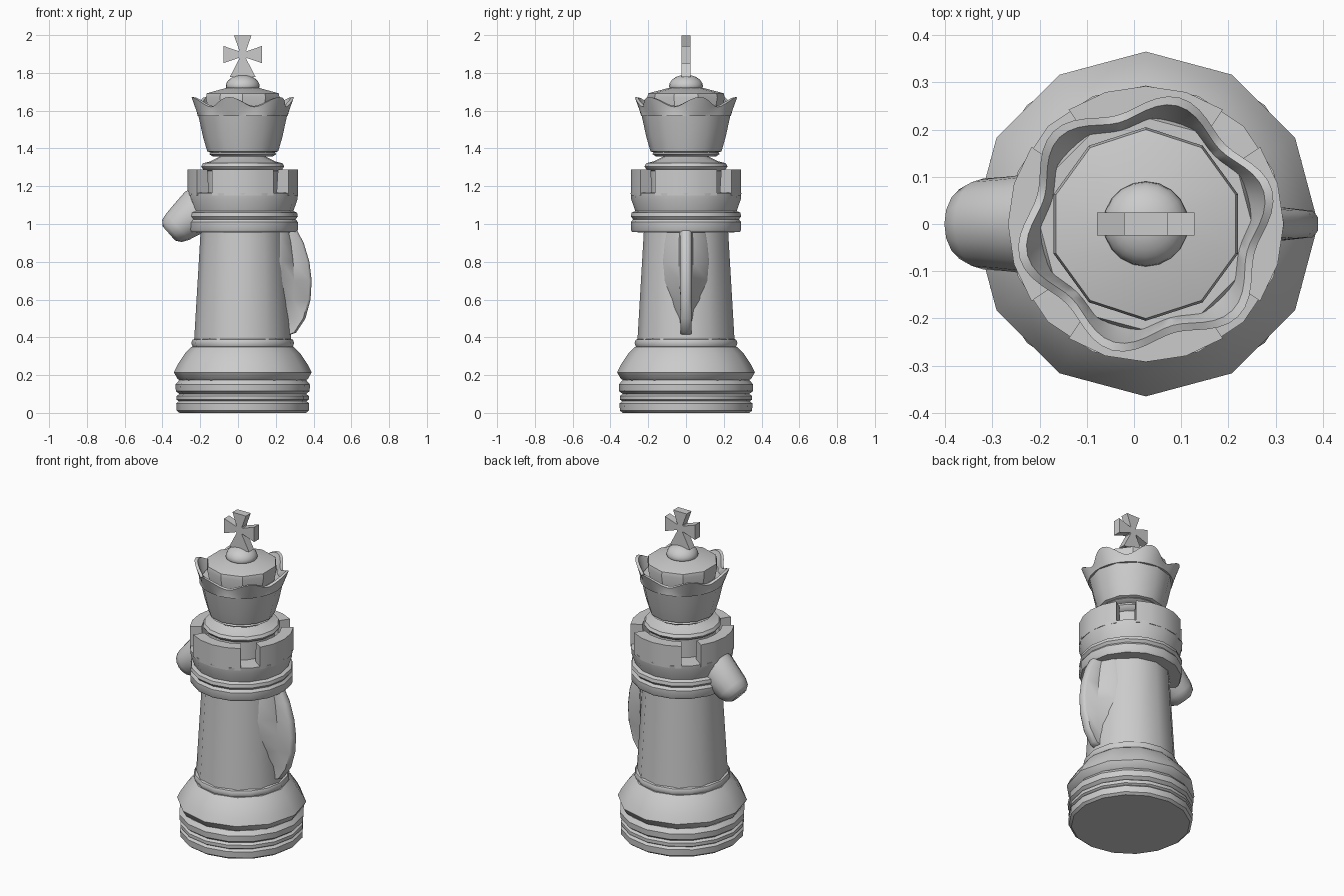
import bpy, bmesh
from math import sin, cos, pi, radians
from mathutils import Vector

if "Cube" in bpy.data.objects:
    bpy.data.objects.remove(bpy.data.objects["Cube"])

CX = 0.025  # axis of the turned body


def make(name, verts, faces, smooth=32):
    me = bpy.data.meshes.new(name)
    me.from_pydata([tuple(v) for v in verts], [], faces)
    bm = bmesh.new()
    bm.from_mesh(me)
    bmesh.ops.recalc_face_normals(bm, faces=bm.faces)
    bm.to_mesh(me)
    bm.free()
    ob = bpy.data.objects.new(name, me)
    bpy.context.collection.objects.link(ob)
    bpy.ops.object.select_all(action='DESELECT')
    ob.select_set(True)
    bpy.context.view_layer.objects.active = ob
    bpy.ops.object.shade_smooth_by_angle(angle=radians(smooth))
    return ob


def loft(name, rings, wrap=False, smooth=32):
    """Skin equal-sized closed rings; cap the ends unless they wrap round."""
    n, m = len(rings[0]), len(rings)
    verts = [p for r in rings for p in r]
    faces = []
    for i in range(m if wrap else m - 1):
        k = (i + 1) % m
        faces += [(i * n + j, i * n + (j + 1) % n, k * n + (j + 1) % n, k * n + j) for j in range(n)]
    if not wrap:
        faces += [tuple(range(n)), tuple(range((m - 1) * n, m * n))]
    return make(name, verts, faces, smooth)


def lathe(name, profile, n=12, smooth=32):
    """Turn an (r, z) profile round the body axis, first vertex at the back."""
    rings = [[(CX + r * cos(pi / 2 + 2 * pi * j / n), r * sin(pi / 2 + 2 * pi * j / n), z)
              for j in range(n)] for r, z in profile]
    return loft(name, rings, smooth=smooth)


# Base with stacked rings and sloping shoulder
lathe("base_rings", [(.335, 0), (.35, .012), (.352, .05), (.338, .062), (.35, .07), (.35, .09),
                     (.335, .1), (.354, .115), (.356, .15), (.335, .175), (.30, .18)], 16)
lathe("base_shoulder", [(.32, .165), (.345, .18), (.365, .215), (.345, .255), (.305, .315),
                        (.27, .35), (.2, .355)], 12)
lathe("foot_ring", [(.24, .345), (.265, .352), (.273, .37), (.265, .388), (.24, .395)], 16, 50)

# Tapered column and collars
lathe("column", [(.258, .37), (.222, .98)], 12)
lathe("lower_collar", [(.2, .955), (.285, .957), (.292, .97), (.292, 1.01), (.28, 1.025), (.2, 1.03)], 16)
lathe("upper_collar", [(.2, 1.02), (.28, 1.025), (.292, 1.04), (.288, 1.06), (.265, 1.07), (.2, 1.075)], 16)

# Turret bowl with four battlements, gaps on the diagonals
lathe("turret_bowl", [(.2, 1.06), (.268, 1.068), (.29, 1.13), (.293, 1.165), (.18, 1.17)], 16)
wall = [(.292, 1.15), (.292, 1.288), (.225, 1.288), (.215, 1.15)]
for q in range(4):
    angles = [radians(q * 90 - 34 + 68 * i / 4) for i in range(5)]
    loft("battlement", [[(CX + r * cos(a), r * sin(a), z) for r, z in wall] for a in angles])

# Neck between turret and crown
lathe("neck", [(.19, 1.15), (.19, 1.28), (.21, 1.29), (.22, 1.305), (.21, 1.322), (.17, 1.332),
               (.11, 1.362), (.11, 1.37)], 16)
lathe("crown_foot", [(.1, 1.355), (.16, 1.358), (.178, 1.37), (.165, 1.385)], 16)

# Crown bowl and wavy flared rim
lathe("crown_bowl", [(.17, 1.378), (.188, 1.385), (.21, 1.46), (.235, 1.575), (.225, 1.60), (.19, 1.60)], 12)
rim = []
for j in range(72):
    a = 2 * pi * j / 72
    p = .5 + .5 * cos(6 * (a - radians(15)))  # 1 at a point, 0 in a dip
    section = [(.215, 1.57), (.238, 1.572), (.236 + .014 * p, 1.60), (.238 + .039 * p, 1.62 + .052 * p),
               (.222 + .037 * p, 1.625 + .045 * p), (.205 + .03 * p, 1.60)]
    rim.append([(CX + r * cos(a), r * sin(a), z) for r, z in section])
loft("crown_rim", rim, wrap=True, smooth=40)
lathe("crown_cap", [(.185, 1.57), (.205, 1.67), (.2, 1.692), (.085, 1.722)], 10)

# Knob and flared cross
lathe("knob", [(.07, 1.705), (.088, 1.722)] +
      [(.09 * cos(t * pi / 14), 1.728 + .062 * sin(t * pi / 14)) for t in range(7)], 20, 60)
outline = []
for k, (w, tip) in enumerate([(.046, .103), (.046, .1), (.046, .103), (.068, .118)]):
    d = Vector((cos(k * pi / 2), 0, sin(k * pi / 2)))
    s = Vector((-d.z, 0, d.x))
    c = Vector((CX, 0, 1.897))
    inner = .022
    outline += [c + d * inner - s * .018, c + d * tip - s * w, c + d * tip + s * w, c + d * inner + s * .018]
loft("cross", [[v + Vector((0, y, 0)) for v in outline] for y in (-.024, .024)], smooth=20)

# Animal head poking out on the left: tilted oval sections (x, z, height, half width)
head = []
axis = Vector((-.75, 0, -.66)).normalized()
up = Vector((axis.z, 0, -axis.x))
for x, z, h, w in [(-.12, 1.12, .13, .10), (-.2, 1.075, .125, .108), (-.27, 1.025, .105, .10),
                   (-.32, .985, .092, .096), (-.35, .963, .078, .08), (-.366, .95, .05, .05)]:
    head.append([Vector((x, 0, z)) + up * (h * cos(2 * pi * i / 16)) + Vector((0, w * sin(2 * pi * i / 16), 0))
                 for i in range(16)])
loft("head", head, smooth=50)
for s in (-1, 1):
    bpy.ops.mesh.primitive_uv_sphere_add(segments=10, ring_count=6, radius=.016,
                                         location=(-.348, s * .068, 1.0))
    bpy.context.object.name = "nostril"

# Mane fin down the right side: (z, root half width, outer x)
fin = []
for z, w, x in [(.412, .02, .27), (.425, .03, .308), (.5, .05, .357), (.6, .095, .384), (.7, .125, .39),
                (.8, .13, .378), (.9, .12, .348), (1.0, .10, .295)]:
    mid = .235 + (x - .235) * .4
    half = [(.2, w), (.235, w * .9), (mid, .022 + w * .12), (x - .012, .028), (x, .014)]
    fin.append([(px, py, z) for px, py in half] + [(px, -py, z) for px, py in reversed(half)])
loft("mane_fin", fin, smooth=45)
